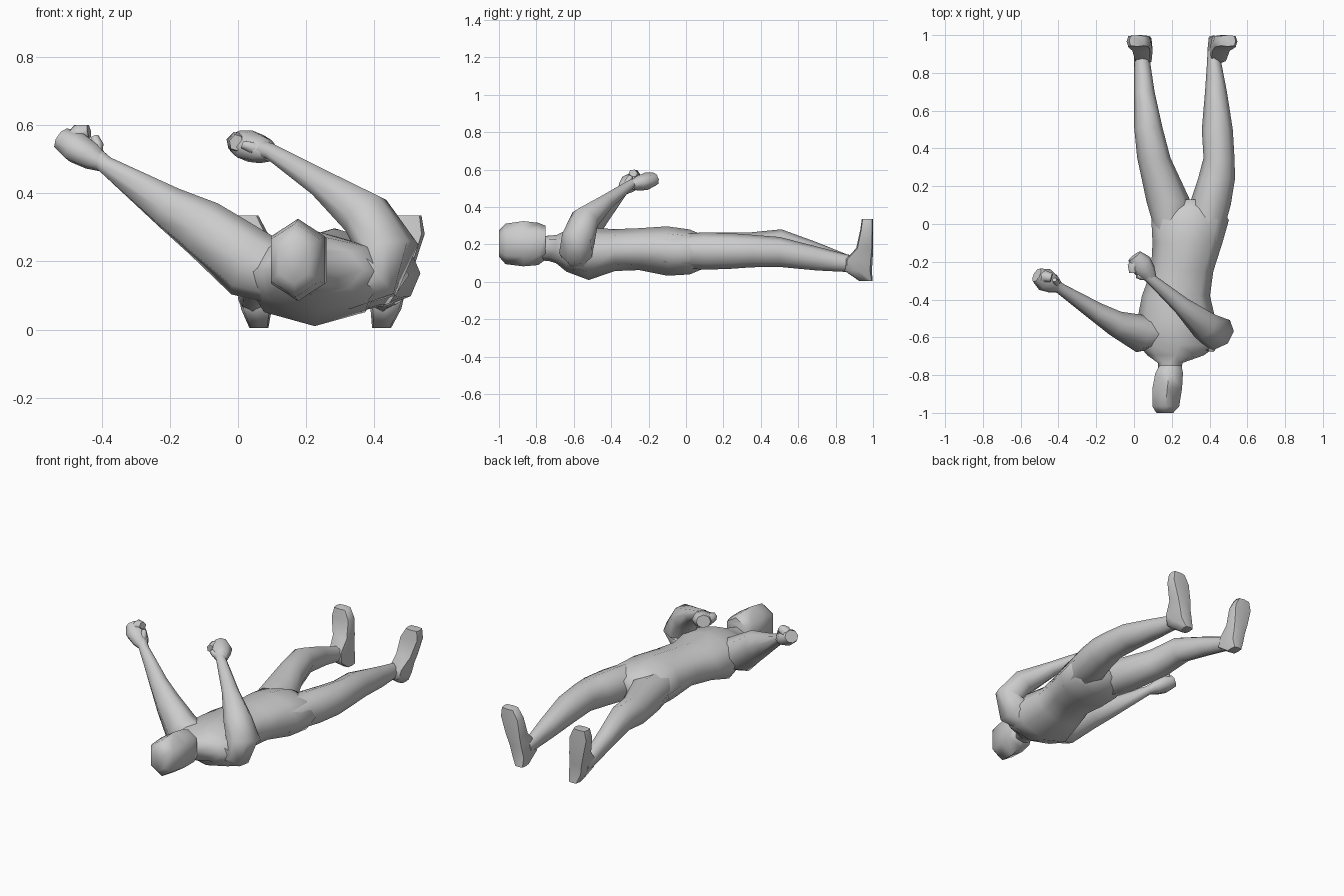
import bpy, bmesh, math
from mathutils import Vector


def loft(name, sections, axis=None, ref=(0, 0, 1), sides=8, power=1.0, phase=0.0):
    """Skin rings (x, y, z, half_width, half_height) along a path or a fixed axis."""
    bm = bmesh.new()
    pts = [Vector(s[:3]) for s in sections]
    rings = []
    for i, s in enumerate(sections):
        t = Vector(axis) if axis else pts[min(i + 1, len(pts) - 1)] - pts[max(i - 1, 0)]
        t.normalize()
        side = t.cross(Vector(ref)).normalized()
        up = side.cross(t)
        ring = []
        for k in range(sides):
            a = 2 * math.pi * k / sides + phase
            c, d = math.cos(a), math.sin(a)
            c = math.copysign(abs(c) ** power, c)
            d = math.copysign(abs(d) ** power, d)
            ring.append(bm.verts.new(pts[i] + side * c * s[3] + up * d * s[4]))
        rings.append(ring)
    for a, b in zip(rings, rings[1:]):
        for k in range(sides):
            j = (k + 1) % sides
            bm.faces.new((a[k], a[j], b[j], b[k]))
    bm.faces.new(rings[0])
    bm.faces.new(rings[-1])
    bmesh.ops.recalc_face_normals(bm, faces=bm.faces)
    mesh = bpy.data.meshes.new(name)
    bm.to_mesh(mesh)
    bm.free()
    ob = bpy.data.objects.new(name, mesh)
    bpy.context.collection.objects.link(ob)
    bpy.ops.object.select_all(action='DESELECT')
    ob.select_set(True)
    bpy.context.view_layer.objects.active = ob
    bpy.ops.object.shade_smooth_by_angle(angle=math.radians(65))
    return ob


Y = (0, 1, 0)

# Head: six-sided, lying face up
loft("head", [
    (.163, -1.0, .205, .05, .07), (.168, -.965, .203, .08, .108),
    (.176, -.87, .204, .088, .121), (.186, -.79, .203, .082, .113),
    (.193, -.75, .21, .066, .09)], Y, sides=6, phase=math.pi / 2, power=.8)

# Torso with neck
loft("torso", [
    (.185, -.80, .175, .055, .06), (.192, -.735, .18, .066, .068),
    (.22, -.695, .175, .15, .075), (.235, -.64, .165, .21, .11),
    (.225, -.52, .15, .21, .14), (.222, -.38, .17, .18, .112),
    (.255, -.25, .175, .165, .112), (.283, -.1, .165, .185, .132),
    (.297, .02, .16, .205, .12), (.297, .08, .16, .17, .095),
    (.299, .13, .165, .07, .06)], Y)

# Legs: the left one has a raised knee
loft("left_leg", [
    (.205, -.12, .165, .07, .08), (.183, .12, .165, .117, .098),
    (.105, .35, .18, .088, .085), (.076, .51, .203, .075, .078),
    (.055, .7, .15, .054, .062), (.043, .86, .10, .042, .047),
    (.042, .93, .09, .042, .045)], Y)
loft("right_leg", [
    (.375, -.12, .165, .075, .085), (.402, .1, .165, .11, .10),
    (.437, .24, .165, .098, .095), (.45, .35, .165, .082, .087),
    (.441, .5, .16, .082, .08), (.434, .7, .125, .058, .064),
    (.424, .86, .10, .037, .047), (.424, .92, .09, .035, .04)], Y)

# Feet: shared profile (z, y, half width, half depth), toes up, each with its own lean
foot = [(.005, .962, .028, .036), (.06, .92, .045, .074), (.12, .925, .046, .073),
        (.18, .955, .054, .045), (.28, .966, .064, .034), (.335, .97, .042, .03)]
for name, heel, toe in (("left_foot", .062, .022), ("right_foot", .42, .488)):
    loft(name, [(heel + (toe - heel) * z / .3, y, z, w, d) for z, y, w, d in foot],
         (0, 0, 1), Y, power=.45)

# Arms: left reaches out straight, right bends at a low elbow
loft("left_arm", [
    (.18, -.575, .14, .07, .08), (.03, -.58, .195, .10, .105),
    (-.10, -.525, .295, .068, .088), (-.2, -.465, .355, .052, .066),
    (-.385, -.345, .48, .03, .028), (-.42, -.32, .51, .03, .028)])
loft("right_arm", [
    (.30, -.57, .13, .08, .08), (.405, -.585, .175, .10, .095),
    (.44, -.575, .235, .085, .095), (.375, -.54, .335, .075, .08),
    (.25, -.43, .425, .044, .048), (.10, -.30, .52, .025, .029),
    (.07, -.27, .53, .026, .03)], ref=(.7, .7, 0))

# Half-closed hands with curled fingers and thumb
hands = (("left", (-.395, -.337, .487), (-.76, .42, .45), (.45, .25, .85)),
         ("right", (.095, -.29, .518), (-.60, .78, .2), (-.75, -.62, .2)))
for name, base, way, curl in hands:
    b, w, c = Vector(base), Vector(way).normalized(), Vector(curl).normalized()
    up = w.cross(c).normalized()
    prof = [(0, .028, .026), (.045, .05, .04), (.10, .062, .047), (.155, .04, .036)]
    loft(name + "_hand", [(*(b + w * t), h, v) for t, h, v in prof])
    loft(name + "_fingers", [
        (*(b + w * .12), .035, .035), (*(b + w * .115 + c * .045), .03, .03),
        (*(b + w * .09 + c * .062), .02, .025)], ref=up, sides=6)
    loft(name + "_thumb", [
        (*(b + w * .03), .02, .02), (*(b + w * .045 + c * .04), .018, .018),
        (*(b + w * .065 + c * .055), .013, .013)], ref=up, sides=6)
